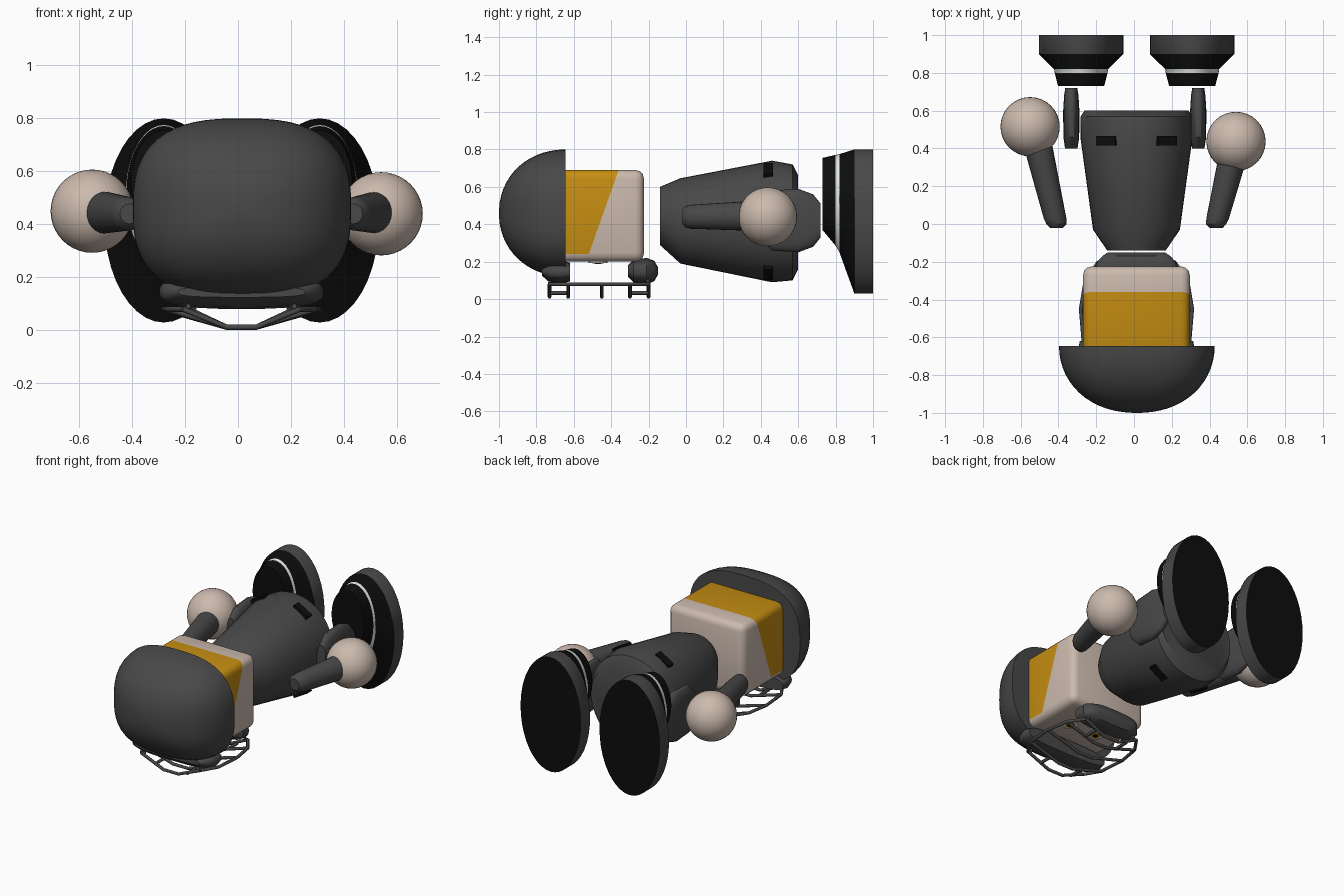
import bpy, bmesh
from math import sin, cos, pi, radians
from mathutils import Vector

old = bpy.data.objects.get("Cube")
if old:
    bpy.data.objects.remove(old)

CX = 0.013  # centre line of the body


def material(name, r, g, b):
    m = bpy.data.materials.new(name)
    m.use_nodes = True
    m.diffuse_color = (r, g, b, 1)
    m.node_tree.nodes["Principled BSDF"].inputs["Base Color"].default_value = (r, g, b, 1)
    return m


grey = material("dark grey", 0.065, 0.065, 0.065)
black = material("black", 0.004, 0.004, 0.004)
skin = material("skin", 0.6, 0.49, 0.42)
hair = material("golden hair", 0.56, 0.27, 0.006)
white = material("white", 0.75, 0.8, 0.76)


def finish(name, bm, mats, angle=35):
    bmesh.ops.recalc_face_normals(bm, faces=bm.faces[:])
    me = bpy.data.meshes.new(name)
    bm.to_mesh(me)
    bm.free()
    for m in mats:
        me.materials.append(m)
    ob = bpy.data.objects.new(name, me)
    bpy.context.collection.objects.link(ob)
    bpy.ops.object.select_all(action='DESELECT')
    ob.select_set(True)
    bpy.context.view_layer.objects.active = ob
    bpy.ops.object.shade_smooth_by_angle(angle=radians(angle))
    return ob


def loft(name, rings, mats, n=2, sides=40, segment_mats=None):
    """Skin superellipse rings (y, centre x, centre z, half x, half z) along y."""
    bm = bmesh.new()
    loops = []
    for y, cx, cz, hx, hz in rings:
        loop = []
        for i in range(sides):
            c, s = cos(2 * pi * i / sides), sin(2 * pi * i / sides)
            px = abs(c) ** (2 / n) * (1 if c > 0 else -1)
            pz = abs(s) ** (2 / n) * (1 if s > 0 else -1)
            loop.append(bm.verts.new((cx + hx * px, y, cz + hz * pz)))
        loops.append(loop)
    for k, (a, b) in enumerate(zip(loops, loops[1:])):
        for i in range(sides):
            j = (i + 1) % sides
            f = bm.faces.new((a[i], a[j], b[j], b[i]))
            if segment_mats:
                f.material_index = segment_mats[k]
    bm.faces.new(loops[0])
    bm.faces.new(loops[-1])
    return finish(name, bm, mats)


def disc(name, centre, radius, depth, mat):
    bm = bmesh.new()
    bmesh.ops.create_cone(bm, cap_ends=True, segments=24, radius1=radius, radius2=radius, depth=depth)
    bmesh.ops.translate(bm, verts=bm.verts[:], vec=centre)
    finish(name, bm, [mat])


def rods(name, paths, radius):
    cu = bpy.data.curves.new(name, 'CURVE')
    cu.dimensions = '3D'
    cu.bevel_depth = radius
    cu.bevel_resolution = 2
    cu.use_fill_caps = True
    for path in paths:
        sp = cu.splines.new('POLY')
        sp.points.add(len(path) - 1)
        for p, co in zip(sp.points, path):
            p.co = (*co, 1)
    cu.materials.append(grey)
    ob = bpy.data.objects.new(name, cu)
    bpy.context.collection.objects.link(ob)
    bpy.ops.object.select_all(action='DESELECT')
    ob.select_set(True)
    bpy.context.view_layer.objects.active = ob
    bpy.ops.object.convert(target='MESH')


# Helmet dome, closed at the rim
dome = []
for i in range(15):
    t = pi / 2 * (0.03 + 0.97 * i / 14)
    dome.append((-0.645 - 0.355 * cos(t) ** 0.97, 0.015, 0.46, 0.412 * sin(t) ** 0.92, 0.34 * sin(t) ** 0.95))
loft("helmet", dome, [grey], n=2.7, sides=56)

# Head block, with hair cut along a slanted line on the top and sides
bm = bmesh.new()
bmesh.ops.create_cube(bm, size=1)
bmesh.ops.scale(bm, vec=(0.565, 0.475, 0.49), verts=bm.verts[:])
bmesh.ops.translate(bm, vec=(CX, -0.4625, 0.445), verts=bm.verts[:])
bmesh.ops.bevel(bm, geom=bm.edges[:], offset=0.045, segments=3, profile=0.5, affect='EDGES')
slant_co = Vector((0, -0.36, 0.69))
slant_no = Vector((0, 0.45, -0.16)).normalized()
for co, no in ((slant_co, slant_no), (Vector((0, 0, 0.24)), Vector((0, 0, 1)))):
    bmesh.ops.bisect_plane(bm, geom=bm.verts[:] + bm.edges[:] + bm.faces[:], plane_co=co, plane_no=no)
for f in bm.faces:
    mid = f.calc_center_median()
    f.material_index = 1 if (mid - slant_co).dot(slant_no) < 0 and mid.z > 0.24 else 0
finish("head", bm, [skin, hair])

# Eyes on the downward face
for side, label in ((1, "left"), (-1, "right")):
    x = CX + side * 0.1
    disc(label + "_eye_white", (x, -0.47, 0.198), 0.05, 0.008, white)
    disc(label + "_eye_iris", (x, -0.47, 0.195), 0.03, 0.008, hair)
    disc(label + "_eye_pupil", (x, -0.47, 0.192), 0.016, 0.008, black)

# Helmet padding at brow and chin
loft("brow_pad", [(-0.77, CX, 0.145, 0.24, 0.02), (-0.73, CX, 0.145, 0.29, 0.055),
                  (-0.67, CX, 0.145, 0.31, 0.063), (-0.62, CX, 0.145, 0.3, 0.05)], [grey], n=3)
loft("chin_pad", [(-0.31, CX, 0.15, 0.18, 0.03), (-0.28, CX, 0.15, 0.22, 0.06),
                  (-0.21, CX, 0.15, 0.215, 0.07), (-0.17, CX, 0.15, 0.18, 0.055),
                  (-0.15, CX, 0.15, 0.15, 0.02)], [grey], n=3)

# Face cage: bent cross bars, side rails and short connectors
cage = {-0.73: 0.22, -0.63: 0.28, -0.45: 0.295, -0.3: 0.27, -0.2: 0.2}
paths = [[(CX - w, y, 0.08), (CX - 0.055, y, 0.012), (CX + 0.055, y, 0.012), (CX + w, y, 0.08)]
         for y, w in cage.items()]
for side in (1, -1):
    paths.append([(CX + side * w, y, 0.08) for y, w in cage.items()])
    for a, b in ((-0.73, -0.63), (-0.3, -0.2)):
        paths.append([(CX + side * 0.12, a, 0.033), (CX + side * 0.12, b, 0.033)])
    paths.append([(CX + side * 0.2, -0.73, 0.08), (CX + side * 0.2, -0.71, 0.14)])
    paths.append([(CX + side * 0.18, -0.2, 0.08), (CX + side * 0.18, -0.22, 0.14)])
rods("face_cage", paths, 0.01)

# Torso
loft("torso", [(-0.14, CX, 0.445, 0.155, 0.155), (-0.03, CX, 0.418, 0.23, 0.228),
               (0.46, CX, 0.415, 0.297, 0.325), (0.57, CX, 0.41, 0.295, 0.31),
               (0.6, CX, 0.41, 0.275, 0.25)], [grey], n=2.1)

# Belt loops around the waist
for sx in (1, -1):
    for sz in (1, -1):
        bm = bmesh.new()
        bmesh.ops.create_cube(bm, size=1)
        bmesh.ops.scale(bm, vec=(0.115, 0.05, 0.035), verts=bm.verts[:])
        ob = finish("belt_loop", bm, [black])
        ob.location = (CX + sx * 0.155, 0.44, 0.415 + sz * 0.27)
        ob.rotation_euler.y = sx * sz * radians(30)

# Legs
for label, x in (("left", 0.34), ("right", -0.332)):
    loft(label + "_leg", [(0.4, x, 0.42, 0.033, 0.1), (0.46, x, 0.42, 0.042, 0.16),
                          (0.6, x, 0.42, 0.043, 0.17), (0.68, x, 0.42, 0.038, 0.14),
                          (0.72, x, 0.42, 0.032, 0.09)], [grey], n=2.5, sides=24)

# Shoes: black upper, white stripe, grey sole
for label, x in (("left", 0.308), ("right", -0.28)):
    loft(label + "_shoe", [(0.73, x, 0.562, 0.122, 0.193), (0.8, x, 0.528, 0.14, 0.243),
                           (0.82, x, 0.513, 0.143, 0.262), (0.9, x, 0.415, 0.224, 0.385),
                           (1.0, x, 0.415, 0.224, 0.385)],
         [black, white, grey], segment_mats=[0, 1, 0, 2])
    bm = bmesh.new()
    bmesh.ops.create_circle(bm, cap_ends=True, segments=40, radius=1)
    for v in bm.verts:
        v.co = (x + v.co.x * 0.222, 0.9995, 0.415 + v.co.y * 0.383)
    bmesh.ops.solidify(bm, geom=bm.faces[:], thickness=0.0005)
    finish(label + "_sole_plate", bm, [grey])

# Arms and round hands
for label, tip, end, hand in (("left", (0.435, 0.0), (0.525, 0.36), (0.54, 0.437, 0.44)),
                              ("right", (-0.41, 0.0), (-0.51, 0.42), (-0.55, 0.515, 0.45))):
    side = 1 if tip[0] > 0 else -1
    loft(label + "_arm", [(tip[1] - 0.02, tip[0], 0.44, 0.035, 0.038), (tip[1], tip[0], 0.44, 0.054, 0.058),
                          (tip[1] + 0.03, tip[0] + side * 0.008, 0.44, 0.06, 0.064),
                          (end[1], end[0], 0.445, 0.077, 0.08)], [grey], sides=24)
    bm = bmesh.new()
    bmesh.ops.create_uvsphere(bm, u_segments=32, v_segments=20, radius=0.157)
    bmesh.ops.translate(bm, verts=bm.verts[:], vec=hand)
    finish(label + "_hand", bm, [skin])
